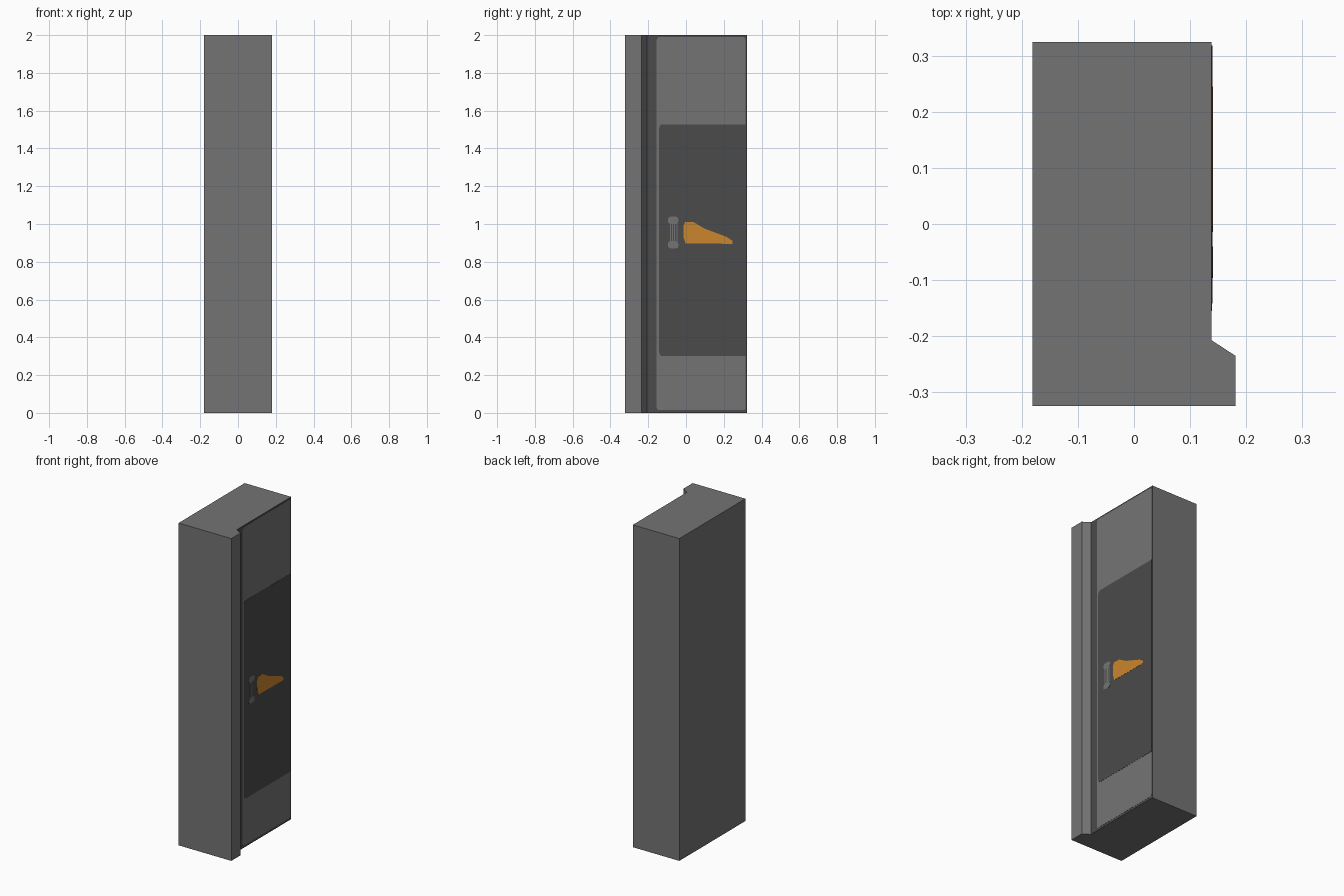
import bpy, bmesh, math

if "Cube" in bpy.data.objects:
    bpy.data.objects.remove(bpy.data.objects["Cube"])


def material(name, rgb):
    m = bpy.data.materials.new(name)
    m.diffuse_color = (*rgb, 1)
    m.use_nodes = True
    m.node_tree.nodes["Principled BSDF"].inputs["Base Color"].default_value = m.diffuse_color
    return m


GREY = material("grey", (0.175, 0.175, 0.175))
DARK = material("dark grey", (0.07, 0.07, 0.07))
ORANGE = material("orange", (0.60, 0.235, 0.027))
FACE_X = 0.138  # recessed right-hand face


def extruded(name, points, offset, mats):
    """Closed prism from a 3D outline swept along an offset."""
    bm = bmesh.new()
    face = bm.faces.new([bm.verts.new(p) for p in points])
    res = bmesh.ops.extrude_face_region(bm, geom=[face])
    verts = [v for v in res["geom"] if isinstance(v, bmesh.types.BMVert)]
    bmesh.ops.translate(bm, verts=verts, vec=offset)
    bmesh.ops.recalc_face_normals(bm, faces=bm.faces)
    mesh = bpy.data.meshes.new(name)
    bm.to_mesh(mesh)
    bm.free()
    for m in mats:
        mesh.materials.append(m)
    ob = bpy.data.objects.new(name, mesh)
    bpy.context.collection.objects.link(ob)
    return ob


def plate(name, yz, top, mat):
    """Thin plate on the recessed face; top is its height above that face."""
    return extruded(name, [(FACE_X - 0.001, y, z) for y, z in yz],
                    (top + 0.001, 0, 0), [mat])


def rounded(y0, y1, z0, z1, r, right=True):
    """Rectangle outline with rounded corners (left only, if right is False)."""
    pts = []
    for cy, cz, start, rr in ((y1, z1, 0, r if right else 0), (y0, z1, 90, r),
                              (y0, z0, 180, r), (y1, z0, 270, r if right else 0)):
        sy, sz = (1 if cy == y1 else -1), (1 if cz == z1 else -1)
        if rr == 0:
            pts.append((cy, cz))
            continue
        for i in range(4):
            a = math.radians(start + 30 * i)
            pts.append((cy - sy * rr + rr * math.cos(a),
                        cz - sz * rr + rr * math.sin(a)))
    return pts


# Tall body with a raised, bevelled front lip
profile = [(-0.181, -0.324), (0.181, -0.324), (0.181, -0.235),
           (FACE_X, -0.207), (FACE_X, 0.324), (-0.181, 0.324)]
body = extruded("body", [(x, y, 0) for x, y in profile], (0, 0, 2), [GREY, DARK])
for p in body.data.polygons:
    if p.normal.x > 0.9 and p.center.x < 0.15:
        p.material_index = 1

# Light panel with the dark central panel on it
plate("side_panel", rounded(-0.155, 0.316, 0.014, 1.99, 0.015), 0.001, GREY)
plate("dark_panel", rounded(-0.142, 0.318, 0.30, 1.528, 0.02, False), 0.002, DARK)

# Handle: two rounded ends joined by fine bars
for name, z in (("handle_top", 1.02), ("handle_bottom", 0.89)):
    plate(name, rounded(-0.096, -0.040, z - 0.019, z + 0.019, 0.015), 0.003, GREY)
for i in range(4):
    y = -0.086 + i * 0.0115
    plate("handle_bar", [(y, 0.90), (y + 0.006, 0.90), (y + 0.006, 1.01), (y, 1.01)],
          0.003, GREY)

# Orange wedge marking
plate("orange_wedge", [(-0.012, 0.925), (-0.002, 0.897), (0.245, 0.895), (0.245, 0.912),
                       (0.215, 0.932), (0.10, 0.975), (0.04, 1.01), (-0.004, 1.012),
                       (-0.014, 0.99)], 0.003, ORANGE)
